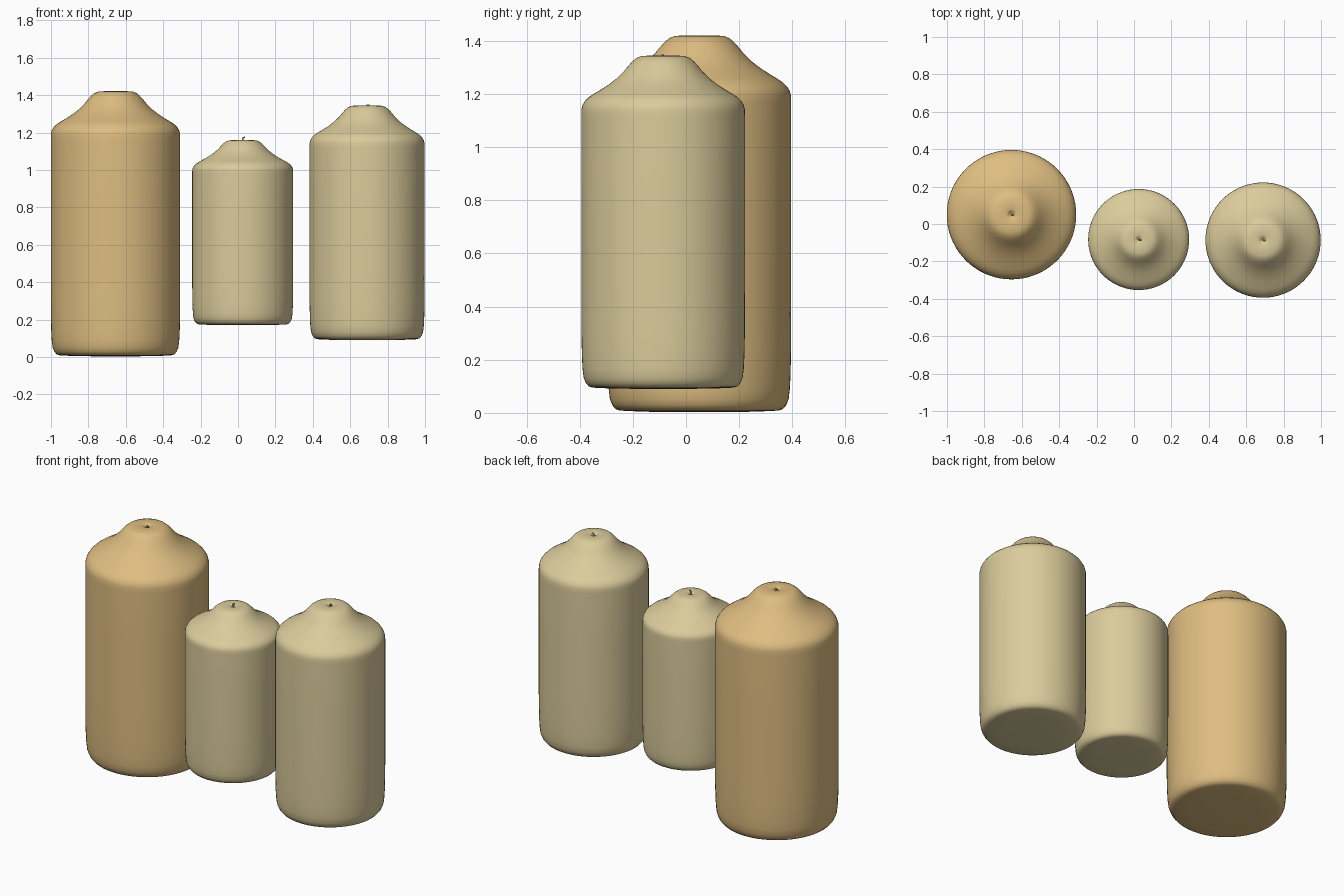
import bpy, bmesh, math

if "Cube" in bpy.data.objects:
    bpy.data.objects.remove(bpy.data.objects["Cube"])

SEGMENTS = 72

# Shared candle outline: (radius / R, height / H), bottom centre to wick dimple
PROFILE = [
    (0.0, 0.0), (0.6, 0.001), (0.86, 0.004), (0.91, 0.008), (0.945, 0.018),
    (0.972, 0.034), (0.985, 0.06), (0.993, 0.10), (0.998, 0.16), (1.0, 0.3), (1.0, 0.6), (1.0, 0.82),
    (0.998, 0.839), (0.985, 0.852), (0.955, 0.864), (0.91, 0.875), (0.85, 0.885),
    (0.76, 0.898), (0.66, 0.914), (0.57, 0.931), (0.49, 0.950), (0.43, 0.968),
    (0.375, 0.983), (0.325, 0.993), (0.27, 0.998), (0.18, 1.0), (0.08, 1.0),
    (0.05, 0.997), (0.03, 0.990), (0.0, 0.988),
]


def material(name, color):
    mat = bpy.data.materials.new(name)
    mat.diffuse_color = color
    mat.use_nodes = True
    mat.node_tree.nodes["Principled BSDF"].inputs["Base Color"].default_value = mat.diffuse_color
    return mat


def add_object(name, mesh, mat):
    obj = bpy.data.objects.new(name, mesh)
    bpy.context.collection.objects.link(obj)
    mesh.materials.append(mat)
    for p in mesh.polygons:
        p.use_smooth = True
    return obj


def candle(name, center, radius, z0, z1, mat):
    # Revolve the outline around the candle axis
    bm = bmesh.new()
    verts = [bm.verts.new((r * radius, 0, z * (z1 - z0))) for r, z in PROFILE]
    edges = [bm.edges.new(pair) for pair in zip(verts, verts[1:])]
    bmesh.ops.spin(bm, geom=verts + edges, axis=(0, 0, 1), cent=(0, 0, 0),
                   steps=SEGMENTS, angle=math.tau, use_merge=True)
    bmesh.ops.remove_doubles(bm, verts=bm.verts, dist=1e-5)
    bmesh.ops.recalc_face_normals(bm, faces=bm.faces)
    mesh = bpy.data.meshes.new(name)
    bm.to_mesh(mesh)
    bm.free()
    obj = add_object(name, mesh, mat)
    obj.location = (center[0], center[1], z0)


def wick(name, center, z_top, tip, mat):
    # Short bent stub of wick rising from the dimple
    curve = bpy.data.curves.new(name, 'CURVE')
    curve.dimensions = '3D'
    curve.bevel_depth = 0.004
    curve.bevel_resolution = 2
    curve.use_fill_caps = True
    spline = curve.splines.new('POLY')
    spline.points.add(2)
    path = [(0, 0, -0.02), (0, 0, tip * 0.6), (0.012, -0.004, tip)]
    for point, co in zip(spline.points, path):
        point.co = (*co, 1)
    obj = bpy.data.objects.new(name, curve)
    obj.location = (*center, z_top)
    bpy.context.collection.objects.link(obj)
    curve.materials.append(mat)


amber = material("amber_wax", (0.73, 0.51, 0.22, 1))
cream = material("cream_wax", (0.71, 0.60, 0.33, 1))

# label, centre, radius, bottom, top, wick height, wax
CANDLES = [
    ("large", (-0.655, 0.05), 0.346, 0.003, 1.421, -0.004, amber),
    ("small", (0.025, -0.083), 0.270, 0.17, 1.16, 0.016, cream),
    ("medium", (0.69, -0.086), 0.308, 0.09, 1.345, 0.002, cream),
]
for label, center, radius, z0, z1, tip, mat in CANDLES:
    candle(label + "_candle", center, radius, z0, z1, mat)
    wick(label + "_wick", center, z1, tip, mat)
